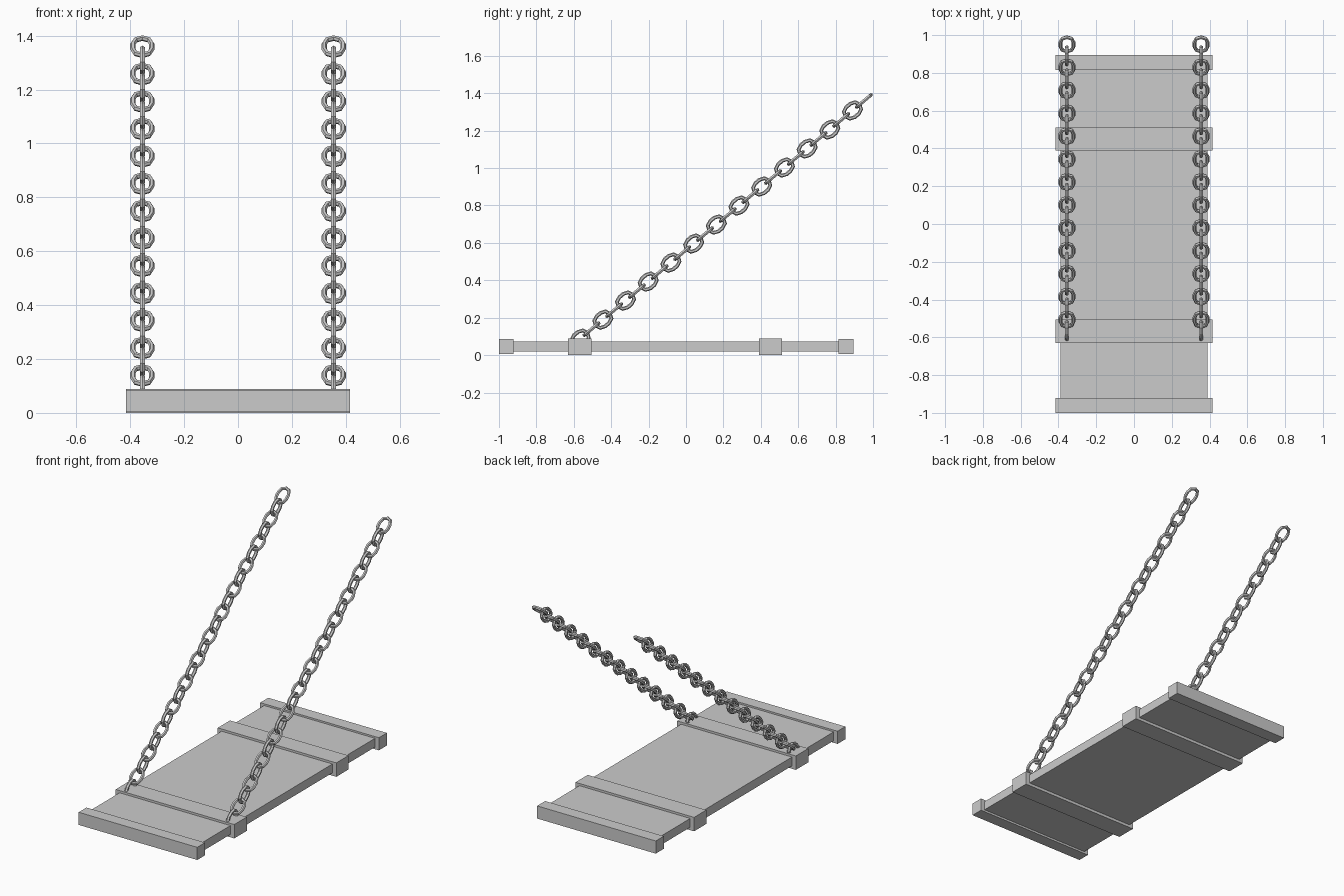
import bpy, bmesh, math
from mathutils import Vector

if "Cube" in bpy.data.objects:
    bpy.data.objects.remove(bpy.data.objects["Cube"])

grey = bpy.data.materials.new("plain grey")
grey.diffuse_color = (0.6, 0.6, 0.6, 1)
grey.use_nodes = True
grey.node_tree.nodes["Principled BSDF"].inputs["Base Color"].default_value = grey.diffuse_color


def add_object(name, bm):
    bmesh.ops.recalc_face_normals(bm, faces=bm.faces)
    me = bpy.data.meshes.new(name)
    bm.to_mesh(me)
    bm.free()
    me.materials.append(grey)
    ob = bpy.data.objects.new(name, me)
    bpy.context.collection.objects.link(ob)
    return ob


def box(name, x, y0, y1, z0, z1):
    bm = bmesh.new()
    bmesh.ops.create_cube(bm, size=1)
    for v in bm.verts:
        v.co = (v.co.x * 2 * x, y0 if v.co.y < 0 else y1, z0 if v.co.z < 0 else z1)
    return add_object(name, bm)


# Seat board and the four cross battens
box("seat_board", 0.388, -0.96, 0.86, 0.018, 0.074)
box("front_end_batten", 0.415, -1.0, -0.922, 0.005, 0.085)
box("front_chain_batten", 0.415, -0.63, -0.505, 0.0, 0.088)
box("rear_chain_batten", 0.415, 0.39, 0.512, 0.0, 0.088)
box("rear_end_batten", 0.415, 0.815, 0.895, 0.005, 0.085)

# Chain: links alternate by a quarter turn along a sloping line
WIRE, BEND, HALF = 0.0105, 0.035, 0.0145
SIDES, ARC = 6, 4
START, END, COUNT = Vector((0, -0.566, 0.088)), Vector((0, 0.951, 1.359)), 26
ALONG = (END - START).normalized()
ACROSS = Vector((1, 0, 0))
NORMAL = ALONG.cross(ACROSS)


def add_link(bm, centre, wide, flat):
    rings = []
    for end in (0, 1):
        for k in range(ARC + 1):
            a = math.pi * (end + k / ARC)
            out = wide * math.cos(a) + ALONG * math.sin(a)
            mid = centre + ALONG * (HALF if end == 0 else -HALF) + out * BEND
            ring = []
            for s in range(SIDES):
                t = math.tau * s / SIDES
                ring.append(bm.verts.new(mid + (out * math.cos(t) + flat * math.sin(t)) * WIRE))
            rings.append(ring)
    for i, r in enumerate(rings):
        n = rings[(i + 1) % len(rings)]
        for s in range(SIDES):
            q = (s + 1) % SIDES
            bm.faces.new((r[s], r[q], n[q], n[s]))


for name, x in (("left_chain", -0.355), ("right_chain", 0.355)):
    bm = bmesh.new()
    for i in range(COUNT):
        c = START.lerp(END, i / (COUNT - 1)) + Vector((x, 0, 0))
        if i % 2:
            add_link(bm, c, ACROSS, NORMAL)
        else:
            add_link(bm, c, NORMAL, ACROSS)
    add_object(name, bm)
